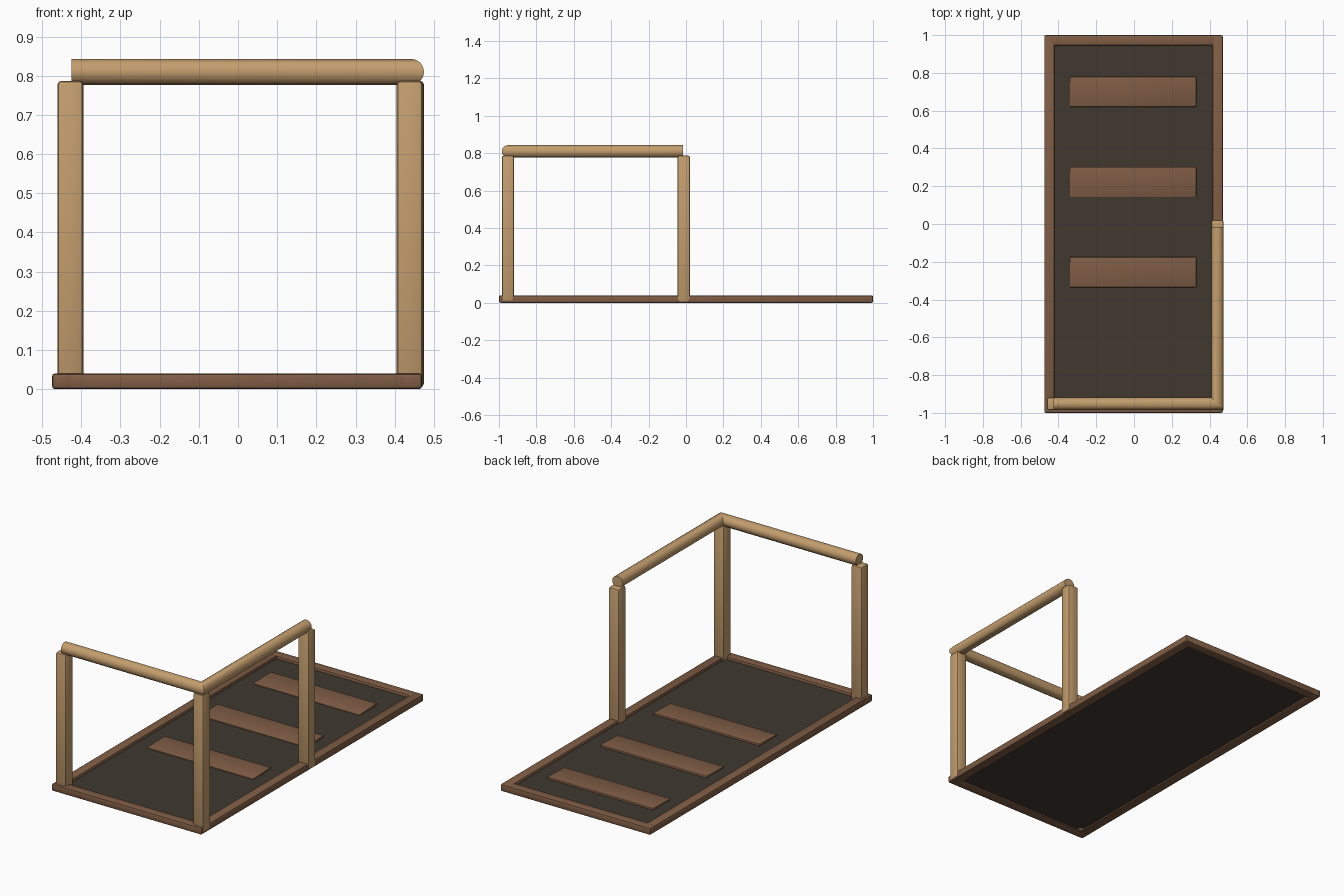
import bpy, bmesh, math
from mathutils import Vector

if "Cube" in bpy.data.objects:
    bpy.data.objects.remove(bpy.data.objects["Cube"])


def material(name, rgb):
    m = bpy.data.materials.new(name)
    m.diffuse_color = (*rgb, 1)
    m.use_nodes = True
    m.node_tree.nodes["Principled BSDF"].inputs["Base Color"].default_value = m.diffuse_color
    return m


light_wood = material("light_wood", (0.55, 0.34, 0.155))
brown_wood = material("brown_wood", (0.215, 0.11, 0.06))
dark_floor = material("dark_floor", (0.05, 0.04, 0.03))


def finish(name, bm, mat, angle=40):
    bmesh.ops.recalc_face_normals(bm, faces=bm.faces)
    me = bpy.data.meshes.new(name)
    bm.to_mesh(me)
    bm.free()
    me.materials.append(mat)
    ob = bpy.data.objects.new(name, me)
    bpy.context.collection.objects.link(ob)
    bpy.ops.object.select_all(action='DESELECT')
    ob.select_set(True)
    bpy.context.view_layer.objects.active = ob
    bpy.ops.object.shade_smooth_by_angle(angle=math.radians(angle))
    return ob


def box(name, lo, hi, mat, bevel=0.0, segments=2):
    lo, hi = Vector(lo), Vector(hi)
    bm = bmesh.new()
    bmesh.ops.create_cube(bm, size=1)
    for v in bm.verts:
        v.co = (lo + hi) / 2 + v.co * (hi - lo)
    if bevel:
        bmesh.ops.bevel(bm, geom=bm.edges[:], offset=bevel, segments=segments,
                        profile=0.5, affect='EDGES')
    return finish(name, bm, mat)


# Base frame: four beams around the opening
box("frame_left", (-0.475, -1, 0), (-0.42, 1, 0.04), brown_wood, 0.008)
box("frame_right", (0.415, -1, 0), (0.47, 1, 0.04), brown_wood, 0.008)
box("frame_front", (-0.475, -1, 0), (0.47, -0.945, 0.04), brown_wood, 0.008)
box("frame_back", (-0.475, 0.945, 0), (0.47, 1, 0.04), brown_wood, 0.008)

# Dark floor panel inside the frame
box("floor_panel", (-0.43, -0.955, 0.008), (0.425, 0.955, 0.024), dark_floor)

# Three steps just above the panel, dipping slightly to the front
for i, y in enumerate((-0.255, 0.222, 0.70)):
    step = box(f"step_{i + 1}", (-0.34, -0.08, -0.008), (0.33, 0.08, 0.008),
               brown_wood, 0.004)
    step.location = (0, y, 0.024)
    step.rotation_euler.x = math.radians(2)

# Upright posts
R = 0.033
for name, x, y in (("post_front_left", -0.428, -0.952),
                   ("post_front_right", 0.438, -0.952),
                   ("post_side", 0.442, -0.012)):
    box(name, (x - R, y - R, 0.005), (x + R, y + R, 0.787), light_wood, 0.01)

# Round handrail with a mitred corner
bm = bmesh.new()
N = 16
rings = []
for x, y, side in ((-0.425, -0.952, (0, -1)), (0.442, -0.952, (1, -1)),
                   (0.442, -0.015, (1, 0))):
    ring = []
    for k in range(N):
        a = 2 * math.pi * k / N
        w = R * math.cos(a)
        ring.append(bm.verts.new((x + side[0] * w, y + side[1] * w,
                                  0.81 + R * math.sin(a))))
    rings.append(ring)
for a, b in zip(rings, rings[1:]):
    for k in range(N):
        j = (k + 1) % N
        bm.faces.new((a[k], a[j], b[j], b[k]))
bm.faces.new(rings[0])
bm.faces.new(rings[-1])
finish("handrail", bm, light_wood)
